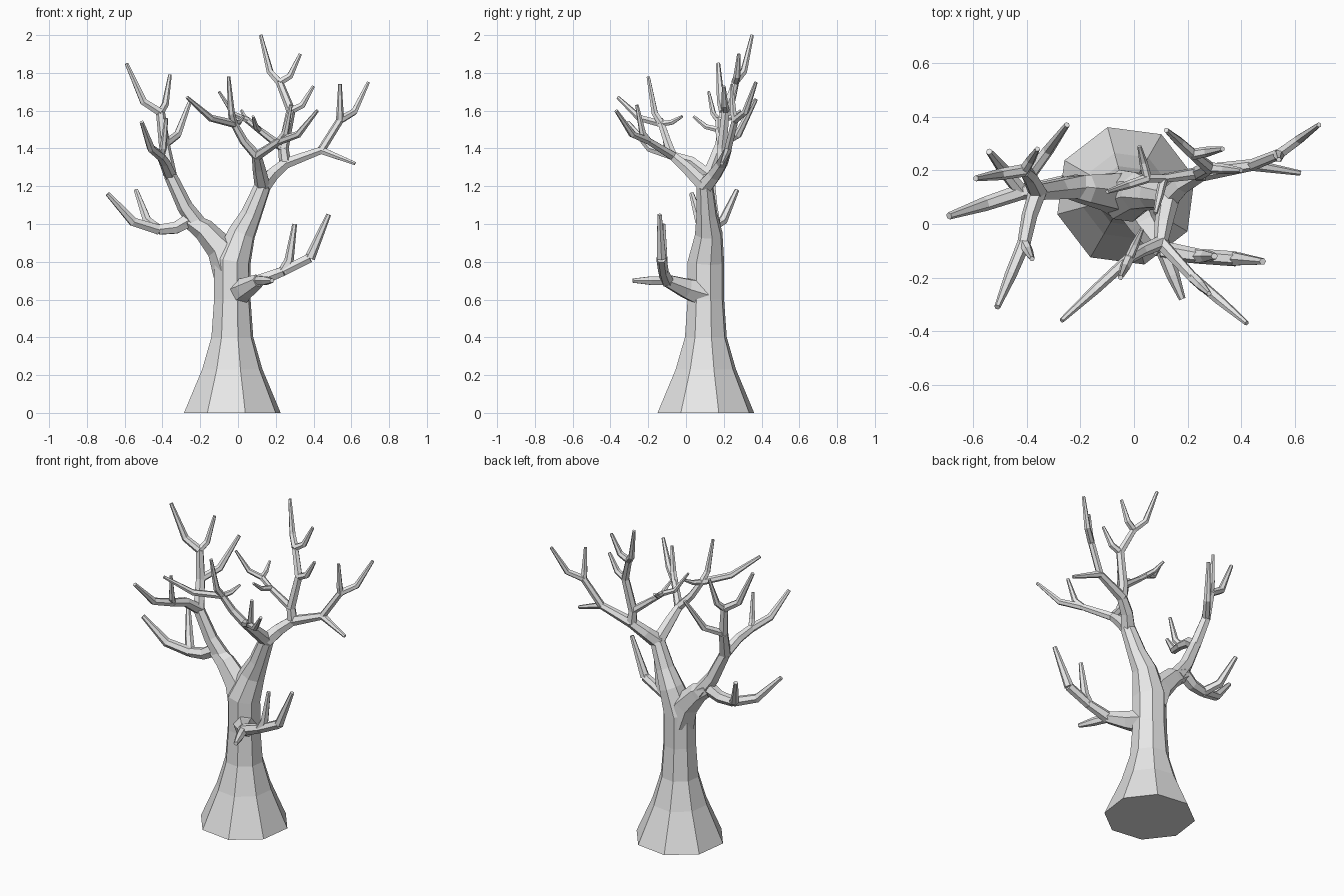
import bpy
import bmesh
import math
from mathutils import Vector

if "Cube" in bpy.data.objects:
    bpy.data.objects.remove(bpy.data.objects["Cube"], do_unlink=True)

bark = bpy.data.materials.new("pale_grey_bark")
bark.use_nodes = True
grey = (0.8, 0.8, 0.8, 1)
bark.diffuse_color = grey
bark.node_tree.nodes["Principled BSDF"].inputs["Base Color"].default_value = grey


def sweep(name, points, radii, sides=6, phase=0.0):
    """Sweep a faceted tube with one radius per point and close both ends."""
    bm = bmesh.new()
    rings = []
    last = len(points) - 1
    side = None
    for i, (point, radius) in enumerate(zip(points, radii)):
        # Each ring faces along the average of the neighbouring segments
        tangent = Vector()
        if i > 0:
            tangent += (point - points[i - 1]).normalized()
        if i < last:
            tangent += (points[i + 1] - point).normalized()
        tangent.normalize()
        if side is None:
            side = Vector((0, 1, 0)) if abs(tangent.x) > 0.8 else Vector((1, 0, 0))
        side = (side - tangent * side.dot(tangent)).normalized()
        other = tangent.cross(side)
        ring = []
        for k in range(sides):
            angle = phase + math.tau * k / sides
            offset = side * math.cos(angle) + other * math.sin(angle)
            ring.append(bm.verts.new(point + offset * radius))
        rings.append(ring)

    for low, high in zip(rings, rings[1:]):
        for k in range(sides):
            n = (k + 1) % sides
            bm.faces.new((low[k], low[n], high[n], high[k]))
    bm.faces.new(reversed(rings[0]))
    bm.faces.new(rings[-1])

    mesh = bpy.data.meshes.new(name)
    bm.to_mesh(mesh)
    bm.free()
    mesh.materials.append(bark)
    bpy.context.collection.objects.link(bpy.data.objects.new(name, mesh))


def bough(name, thick, thin, *path):
    """Evenly tapering limb; returns its end so that others can grow from it."""
    points = [Vector(p) for p in path]
    last = len(points) - 1
    radii = [thick + (thin - thick) * i / last for i in range(last + 1)]
    sweep(name, points, radii)
    return points[-1]


def twig(name, start, tip, thick=0.021):
    """Twig that spreads outwards first and then bends up to its tip."""
    start, tip = Vector(start), Vector(tip)
    elbow = start.lerp(tip, 0.5)
    elbow.z = start.z + (tip.z - start.z) * 0.22
    sweep(name, [start, elbow, tip], [thick, thick * 0.9, thick * 0.45])


STOUT = 0.028
SLIGHT = 0.017

# Trunk: flared foot, straight waist, then a lean into the left fork
stem = [Vector((-0.03, 0.105, height)) for height in (0, 0.23, 0.4, 0.6, 0.8)]
girth = [0.1 + 0.165 * max(0, 1 - p.z * 2) ** 1.5 for p in stem]
crown = Vector((0.13, 0.1, 1.2))
lean = [Vector((0.02, 0.12, 0.95)), Vector((0.07, 0.11, 1.05)), crown]
sweep("trunk", stem + lean, girth + [0.075, 0.057, 0.045], sides=8, phase=math.tau / 24)

# Low front bough
low_root = bough("low_front_bough_root", 0.08, 0.036, (-0.01, 0.1, 0.63), (0.04, 0, 0.66), (0.11, -0.1, 0.7))
low_fork = bough("low_front_bough", 0.036, STOUT, low_root, (0.24, -0.12, 0.75))
low_bend = bough("low_outer_branch", STOUT, STOUT, low_fork, (0.38, -0.13, 0.82))
bough("low_outer_twig", STOUT, 0.013, low_bend, (0.48, -0.14, 1.05))
twig("low_inner_twig", low_fork, (0.3, -0.12, 1), STOUT)
twig("low_front_twig", low_root, (0.18, -0.28, 0.7), STOUT)

# Main right fork and its low bough
elbow = bough("right_fork", 0.095, 0.042, (-0.04, 0.11, 0.75), (-0.09, 0.12, 0.87),
              (-0.18, 0.13, 0.97), (-0.26, 0.14, 1.02))
low_split = bough("right_low_bough", 0.042, 0.03, elbow, (-0.33, 0.13, 0.98), (-0.42, 0.12, 0.97))
twig("right_low_outer_twig", low_split, (-0.69, 0.03, 1.16), 0.03)
twig("right_low_back_twig", low_split, (-0.54, 0.27, 1.18), STOUT)
shoulder = bough("right_upper_bough", 0.05, 0.034, (-0.2, 0.14, 0.98), (-0.28, 0.13, 1.09), (-0.36, 0.12, 1.26))

# Right crown, front half
front_split = bough("right_front_branch", 0.034, 0.025, shoulder, (-0.39, 0.03, 1.33), (-0.41, -0.07, 1.36))
twig("right_front_long_twig", front_split, (-0.51, -0.31, 1.54), 0.025)
twig("right_front_short_twig", front_split, (-0.38, -0.13, 1.56))

# Right crown, back half
knot = bough("right_back_branch", 0.036, 0.029, shoulder, (-0.39, 0.18, 1.42))
twig("right_back_twig", knot, (-0.25, 0.37, 1.66), 0.024)
top_split = bough("right_top_branch", 0.029, 0.024, knot, (-0.41, 0.2, 1.59))
twig("right_top_outer_twig", top_split, (-0.59, 0.17, 1.85), 0.024)
twig("right_top_back_twig", top_split, (-0.36, 0.28, 1.79))

# Left crown, front half
front_fork = bough("left_front_branch", 0.042, 0.026, crown, (0.11, 0, 1.3), (0.1, -0.07, 1.36))
inner = bough("left_front_inner_branch", 0.026, 0.02, front_fork, (0.03, -0.1, 1.44), (-0.02, -0.13, 1.53))
twig("left_front_inner_long_twig", inner, (-0.27, -0.36, 1.67))
twig("left_front_inner_tall_twig", inner, (-0.05, -0.2, 1.78))
twig("left_front_inner_short_twig", inner, (0.03, -0.02, 1.57), SLIGHT)
outer = bough("left_front_outer_branch", 0.026, 0.02, front_fork, (0.22, -0.2, 1.44))
twig("left_front_outer_long_twig", outer, (0.42, -0.37, 1.6))
twig("left_front_outer_tall_twig", outer, (0.28, -0.26, 1.63))

# Left crown, back half
back_fork = bough("left_back_branch", 0.046, 0.032, crown, (0.18, 0.15, 1.26), (0.25, 0.19, 1.32))
side_fork = bough("left_side_branch", 0.032, 0.022, back_fork, (0.44, 0.22, 1.39))
bough("left_side_low_twig", 0.022, 0.01, side_fork, (0.62, 0.19, 1.32))
side_top = bough("left_side_upper_branch", 0.022, 0.02, side_fork, (0.54, 0.26, 1.55))
twig("left_side_tall_twig", side_top, (0.54, 0.24, 1.74))
twig("left_side_outer_twig", side_top, (0.69, 0.37, 1.75))

# Left crown, tall leader
rise = bough("left_leader", 0.032, STOUT, back_fork, (0.24, 0.19, 1.4))
leader_fork = bough("left_leader_upper", STOUT, 0.024, rise, (0.28, 0.21, 1.6))
twig("left_leader_outer_twig", leader_fork, (0.4, 0.2, 1.73))
peak = bough("left_leader_neck", 0.024, 0.02, leader_fork, (0.22, 0.26, 1.75))
twig("left_peak_tall_twig", peak, (0.12, 0.35, 2))
twig("left_peak_outer_twig", peak, (0.33, 0.28, 1.9))

# Inner spray growing back towards the middle
spray = bough("inner_spray_branch", 0.024, SLIGHT, rise, (0.11, 0.17, 1.5))
tuft = bough("inner_spray_end", SLIGHT, SLIGHT, spray, (0.05, 0.17, 1.55))
twig("inner_spray_left_twig", tuft, (-0.1, 0.12, 1.7), SLIGHT)
twig("inner_spray_back_twig", tuft, (0.02, 0.29, 1.6), SLIGHT)
twig("inner_spray_front_twig", spray, (0.08, 0.04, 1.57), SLIGHT)
